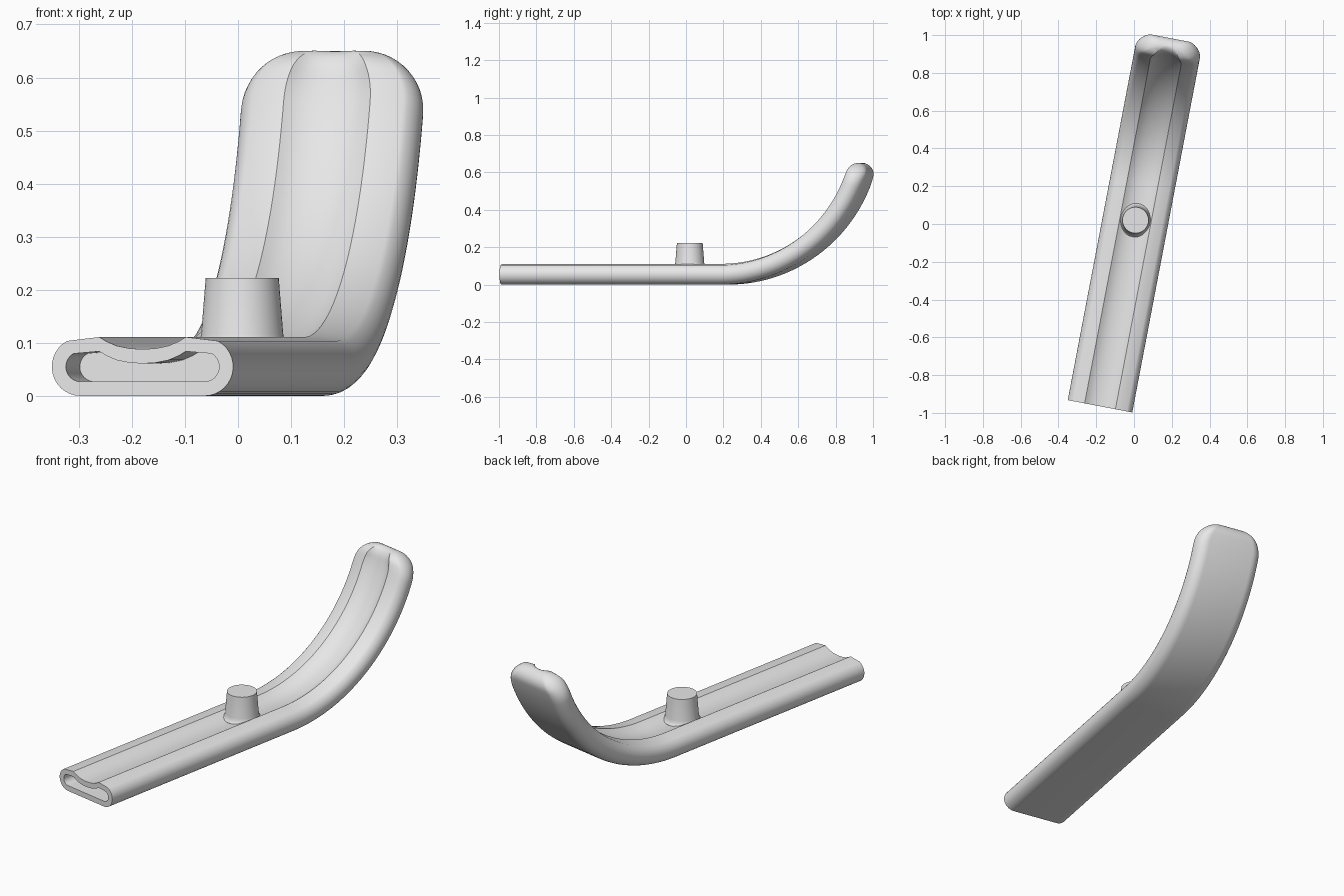
import bpy, bmesh, math

old = bpy.data.objects.get("Cube")
if old:
    bpy.data.objects.remove(old, do_unlink=True)

YAW = math.radians(10.8)      # the whole part is turned in plan
HALF, THICK = 0.174, 0.055    # half width and half thickness of the bar
STRAIGHT = 1.19               # length before the bend
BEND = 0.775                  # centreline bend radius
SWEEP = math.radians(76.5)    # bend angle to the very tip
CORNER = 0.12                 # plan radius of the tip corners

grey = bpy.data.materials.new("light grey")
grey.use_nodes = True
grey.diffuse_color = (0.8, 0.8, 0.8, 1)
grey.node_tree.nodes["Principled BSDF"].inputs["Base Color"].default_value = (0.8, 0.8, 0.8, 1)


def place(u, v, z):
    """Across, along, up -> world."""
    c, s = math.cos(YAW), math.sin(YAW)
    return (-0.18 + u * c + v * s, -0.965 - u * s + v * c, z)


def loft(name, rings, smooth_angle):
    """Skin closed rings of points and cap both ends."""
    bm = bmesh.new()
    loops = [[bm.verts.new(p) for p in ring] for ring in rings]
    n = len(loops[0])
    for a, b in zip(loops, loops[1:]):
        for i in range(n):
            j = (i + 1) % n
            bm.faces.new((a[i], a[j], b[j], b[i]))
    bm.faces.new(loops[0])
    bm.faces.new(loops[-1])
    bmesh.ops.recalc_face_normals(bm, faces=bm.faces)
    mesh = bpy.data.meshes.new(name)
    bm.to_mesh(mesh)
    bm.free()
    mesh.materials.append(grey)
    obj = bpy.data.objects.new(name, mesh)
    bpy.context.collection.objects.link(obj)
    bpy.ops.object.select_all(action='DESELECT')
    obj.select_set(True)
    bpy.context.view_layer.objects.active = obj
    bpy.ops.object.shade_smooth_by_angle(angle=math.radians(smooth_angle))
    return obj


def section(inset=0.0):
    """Flat-bottomed bar with round sides and a groove along the top."""
    r = THICK - inset
    half = []
    for k in range(15):
        a = math.radians(-90 + 152 * k / 14)
        half.append((HALF - THICK + r * math.cos(a), r * math.sin(a)))
    groove = [(0.083, 0.056), (0.07, 0.048), (0.05, 0.0395), (0.025, 0.0345)]
    half += [(u, w - inset) for u, w in groove]
    return half + [(0, 0.033 - inset)] + [(-u, w) for u, w in reversed(half)]


def straight_ring(v, inset=0.0):
    return [place(u, v, THICK + w) for u, w in section(inset)]


def bend_ring(theta, wide=1.0, thick=1.0):
    ring = []
    for u, w in section():
        r = BEND - w * thick
        ring.append(place(u * wide, STRAIGHT + r * math.sin(theta),
                          BEND + THICK - r * math.cos(theta)))
    return ring


# Bar: blind pocket in the front end, straight run, bend, rounded tip
rings = [straight_ring(0.14, 0.027), straight_ring(0, 0.027), straight_ring(0)]
bend_end = SWEEP - CORNER / BEND
rings += [bend_ring(bend_end * k / 28) for k in range(28)]
for k in range(15):
    s = max(CORNER * (1 - k / 14) ** 2, 0.0002)   # distance from the tip
    wide = HALF - CORNER + math.sqrt(CORNER ** 2 - (CORNER - s) ** 2)
    t = min(s, THICK)
    thick = math.sqrt(THICK ** 2 - (THICK - t) ** 2)
    rings.append(bend_ring(SWEEP - s / BEND, wide / HALF, thick / THICK))
loft("curved_grooved_bar", rings, 35)

# Peg: tapered, with a small flare where it meets the groove
peg = [(0.09, 0.075), (0.089, 0.09), (0.084, 0.096), (0.08, 0.104),
       (0.0775, 0.116), (0.069, 0.222)]
turns = [math.tau * i / 48 for i in range(48)]
loft("tapered_peg", [[place(r * math.cos(a), 1.003 + r * math.sin(a), z) for a in turns]
                     for r, z in peg], 35)
